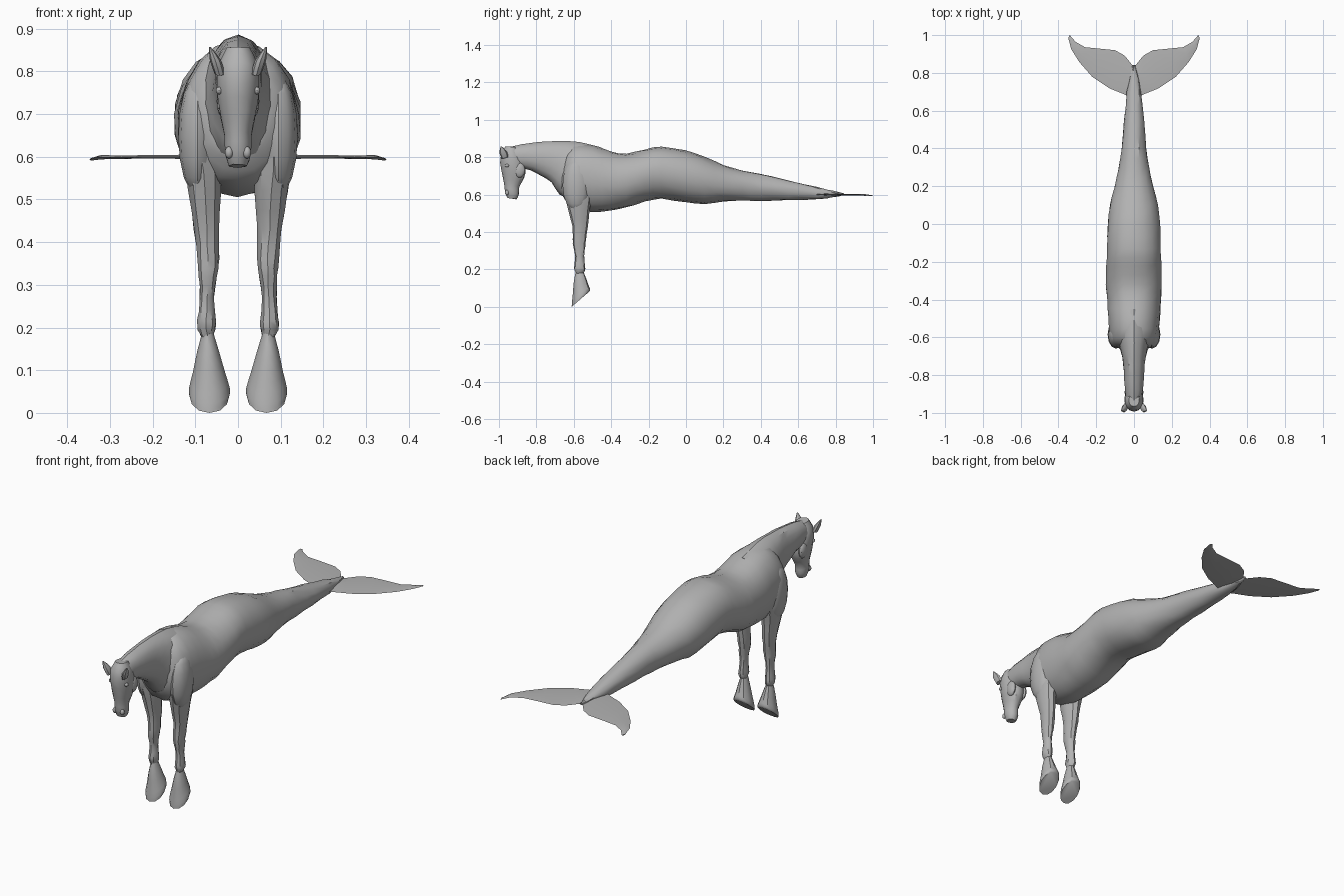
import bpy, bmesh, math, random
from mathutils import Vector

random.seed(4)
if "Cube" in bpy.data.objects:
    bpy.data.objects.remove(bpy.data.objects["Cube"])

grey = bpy.data.materials.new("clay grey")
grey.use_nodes = True
COLOR = (0.45, 0.45, 0.45, 1)
grey.diffuse_color = COLOR
grey.node_tree.nodes["Principled BSDF"].inputs["Base Color"].default_value = COLOR


def finish(name, bm, angle=35):
    """Turn a bmesh into a named, shaded, coloured object."""
    bmesh.ops.recalc_face_normals(bm, faces=bm.faces)
    mesh = bpy.data.meshes.new(name)
    bm.to_mesh(mesh)
    bm.free()
    mesh.materials.append(grey)
    obj = bpy.data.objects.new(name, mesh)
    bpy.context.collection.objects.link(obj)
    bpy.ops.object.select_all(action='DESELECT')
    obj.select_set(True)
    bpy.context.view_layer.objects.active = obj
    bpy.ops.object.shade_smooth_by_angle(angle=math.radians(angle))
    return obj


def skin(name, loops, angle=35):
    """Bridge equal loops of points and cap both ends."""
    bm = bmesh.new()
    rows = [[bm.verts.new(p) for p in loop] for loop in loops]
    n = len(rows[0])
    for a, b in zip(rows, rows[1:]):
        for i in range(n):
            j = (i + 1) % n
            bm.faces.new((a[i], a[j], b[j], b[i]))
    bm.faces.new(rows[0])
    bm.faces.new(rows[-1])
    return finish(name, bm, angle)


def catmull(p0, p1, p2, p3, t):
    return [0.5 * (2 * b + (c - a) * t + (2 * a - 5 * b + 4 * c - d) * t * t
                   + (3 * b - a - 3 * c + d) * t ** 3)
            for a, b, c, d in zip(p0, p1, p2, p3)]


def loft(name, rings, sides=16, sub=2, jitter=0.0, full=0.92):
    """Rings are (y1, z1, y2, z2, half width, x centre)."""
    rings = [tuple(r) + (0,) * (6 - len(r)) for r in rings]
    dense = []
    for i in range(len(rings) - 1):
        quad = (rings[max(i - 1, 0)], rings[i], rings[i + 1],
                rings[min(i + 2, len(rings) - 1)])
        dense += [catmull(*quad, k / sub) for k in range(sub)]
    dense.append(rings[-1])
    loops = []
    for y1, z1, y2, z2, w, x in dense:
        loop = []
        for k in range(sides):
            a = 2 * math.pi * k / sides
            s, c = math.sin(a), math.cos(a)
            s = math.copysign(abs(s) ** full, s)
            p = Vector((x + w * s, (y1 + y2) / 2 + (y1 - y2) / 2 * c,
                        (z1 + z2) / 2 + (z1 - z2) / 2 * c))
            p += Vector([random.uniform(-jitter, jitter) for _ in range(3)])
            loop.append(p)
        loops.append(loop)
    return skin(name, loops)


def blob(name, centre, radii):
    bm = bmesh.new()
    bmesh.ops.create_uvsphere(bm, u_segments=12, v_segments=8, radius=1)
    for v in bm.verts:
        v.co = Vector([c + r * q for c, r, q in zip(centre, radii, v.co)])
    return finish(name, bm)


# Barrel, haunch and tapering tail: (y, top, bottom, half width)
trunk = [(-0.67, 0.74, 0.61, 0.05), (-0.645, 0.82, 0.565, 0.10),
         (-0.60, 0.865, 0.53, 0.128), (-0.50, 0.865, 0.507, 0.138),
         (-0.40, 0.832, 0.514, 0.143), (-0.32, 0.82, 0.53, 0.15),
         (-0.22, 0.842, 0.563, 0.147), (-0.13, 0.857, 0.577, 0.143),
         (0.0, 0.835, 0.557, 0.14), (0.10, 0.80, 0.55, 0.127),
         (0.20, 0.758, 0.562, 0.103), (0.30, 0.73, 0.567, 0.08),
         (0.40, 0.71, 0.568, 0.065), (0.55, 0.675, 0.57, 0.052),
         (0.70, 0.64, 0.574, 0.037), (0.79, 0.618, 0.586, 0.018),
         (0.84, 0.606, 0.597, 0.006)]
loft("body_and_tail", [(y, t, y, b, w) for y, t, b, w in trunk],
     sides=18, sub=2, jitter=0.0025)

# Arched neck
loft("neck", [(-0.45, 0.85, -0.58, 0.56, 0.11), (-0.57, 0.88, -0.675, 0.60, 0.085),
              (-0.69, 0.885, -0.72, 0.665, 0.063), (-0.79, 0.88, -0.775, 0.70, 0.055),
              (-0.88, 0.868, -0.83, 0.73, 0.05), (-0.95, 0.85, -0.88, 0.74, 0.042)],
     sides=14, jitter=0.0015)

# Head hanging almost straight down, from poll to lips
loft("head", [(-0.965, 0.857, -0.90, 0.852, 0.028), (-0.987, 0.82, -0.875, 0.80, 0.048),
              (-0.993, 0.77, -0.858, 0.74, 0.05), (-0.983, 0.71, -0.865, 0.69, 0.043),
              (-0.972, 0.66, -0.892, 0.64, 0.032), (-0.968, 0.615, -0.893, 0.602, 0.031),
              (-0.955, 0.582, -0.905, 0.575, 0.022)], sides=14, jitter=0.001)

for side, s in (("left", 1), ("right", -1)):
    # Ear: short leaf-shaped cone
    loft(side + "_ear", [(-0.985, 0.79, -0.95, 0.80, 0.012, s * 0.043),
                         (-0.998, 0.825, -0.957, 0.828, 0.013, s * 0.053),
                         (-0.99, 0.857, -0.984, 0.857, 0.002, s * 0.066)],
         sides=8, full=1)

    # Face details
    blob(side + "_eye", (s * 0.044, -0.957, 0.755), (0.008, 0.011, 0.009))
    blob(side + "_cheek", (s * 0.034, -0.89, 0.73), (0.016, 0.03, 0.04))
    blob(side + "_nostril", (s * 0.021, -0.957, 0.61), (0.010, 0.011, 0.014))

    # Shoulder muscle
    blob(side + "_shoulder", (s * 0.095, -0.585, 0.65), (0.045, 0.075, 0.14))

    # Foreleg from elbow to pastern
    loft(side + "_foreleg", [
        (-0.65, 0.60, -0.50, 0.60, 0.045, s * 0.085),
        (-0.63, 0.52, -0.515, 0.52, 0.040, s * 0.078),
        (-0.607, 0.43, -0.525, 0.43, 0.030, s * 0.074),
        (-0.605, 0.36, -0.535, 0.36, 0.026, s * 0.070),
        (-0.603, 0.32, -0.54, 0.32, 0.022, s * 0.071),
        (-0.592, 0.27, -0.545, 0.27, 0.017, s * 0.073),
        (-0.597, 0.215, -0.54, 0.215, 0.022, s * 0.074),
        (-0.595, 0.195, -0.54, 0.195, 0.021, s * 0.074),
        (-0.585, 0.17, -0.55, 0.175, 0.012, s * 0.071)],
        sides=10, jitter=0.0015)

    # Flared hoof with a slanted sole
    loft(side + "_hoof", [
        (-0.590, 0.185, -0.55, 0.192, 0.013, s * 0.071),
        (-0.600, 0.13, -0.535, 0.155, 0.026, s * 0.070),
        (-0.605, 0.07, -0.522, 0.118, 0.038, s * 0.068),
        (-0.610, 0.02, -0.513, 0.095, 0.048, s * 0.067),
        (-0.611, 0.0, -0.516, 0.082, 0.047, s * 0.067)], sides=12)

    # Fluke: thin blade, (x, notch edge y, outer x, outer edge y, height, half thickness)
    blade = [(0.0, 0.83, 0.0, 0.66, 0.60, 0.006), (0.05, 0.892, 0.06, 0.69, 0.60, 0.006),
             (0.10, 0.92, 0.13, 0.718, 0.60, 0.005), (0.19, 0.929, 0.22, 0.778, 0.60, 0.004),
             (0.26, 0.936, 0.29, 0.858, 0.599, 0.004),
             (0.31, 0.965, 0.332, 0.925, 0.599, 0.005),
             (0.340, 1.0, 0.348, 0.985, 0.594, 0.003)]
    skin(side + "_fluke", [
        [(s * x1, y1, z), (s * (x1 + x2) / 2, (y1 + y2) / 2, z + h),
         (s * x2, y2, z), (s * (x1 + x2) / 2, (y1 + y2) / 2, z - h)]
        for x1, y1, x2, y2, z, h in blade])
